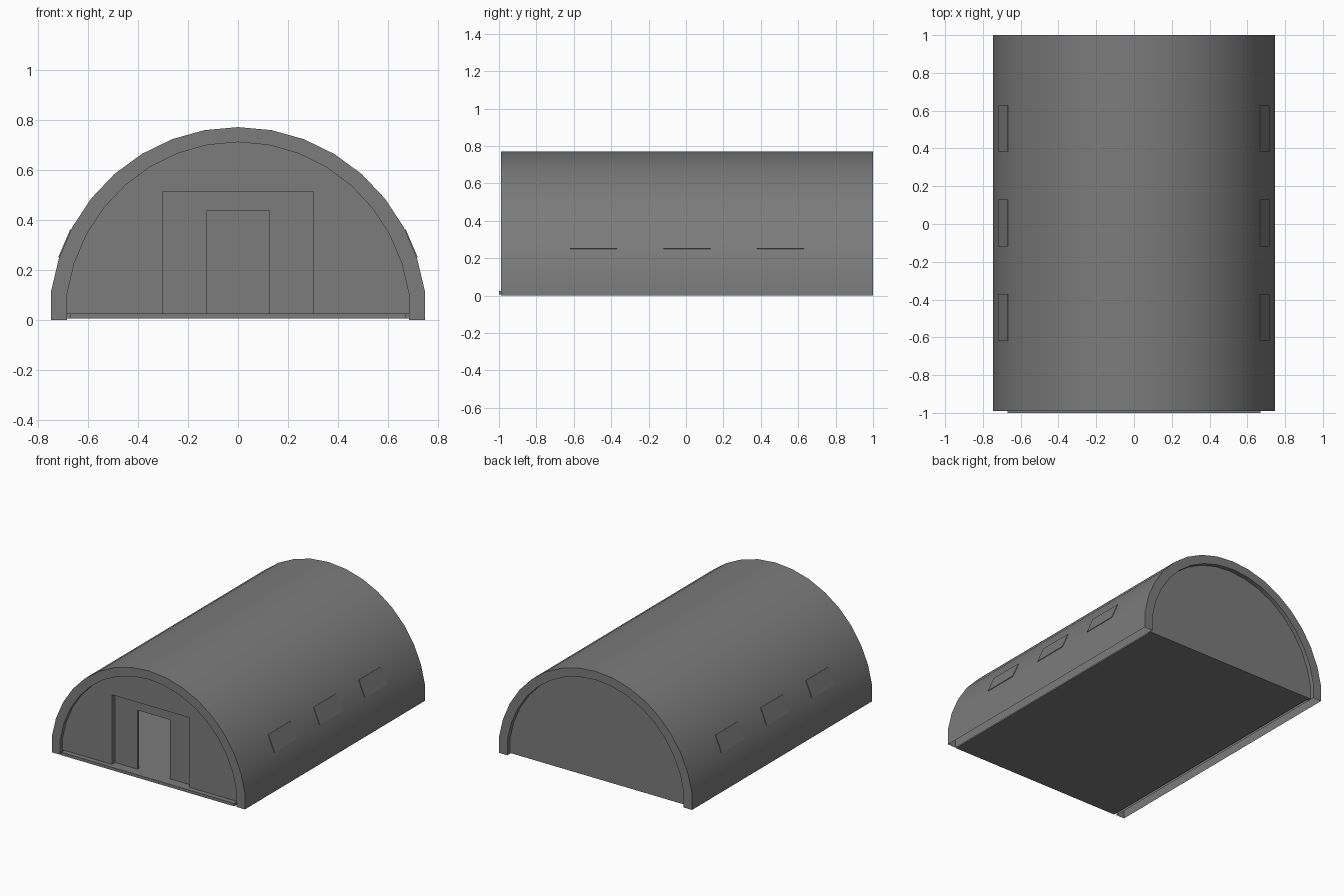
import bpy, bmesh, math
from mathutils import Vector

cube = bpy.data.objects.get("Cube")
if cube:
    bpy.data.objects.remove(cube, do_unlink=True)


def material(name, value):
    m = bpy.data.materials.new(name)
    m.use_nodes = True
    color = (value, value, value, 1)
    m.diffuse_color = color
    m.node_tree.nodes["Principled BSDF"].inputs["Base Color"].default_value = color
    return m


GREY = material("plain_grey", 0.2)


def finish(name, bm, smooth=False):
    bmesh.ops.recalc_face_normals(bm, faces=bm.faces)
    mesh = bpy.data.meshes.new(name)
    bm.to_mesh(mesh)
    bm.free()
    mesh.materials.append(GREY)
    ob = bpy.data.objects.new(name, mesh)
    bpy.context.collection.objects.link(ob)
    if smooth:
        bpy.ops.object.select_all(action='DESELECT')
        ob.select_set(True)
        bpy.context.view_layer.objects.active = ob
        bpy.ops.object.shade_smooth_by_angle(angle=math.radians(30))
    return ob


def arch(rx, rz, base=0.0):
    """Arch outline from the +x foot over the crown to the -x foot."""
    angles = [math.radians(90 + 10.2 * k) for k in range(-8, 9)]
    pts = [(rx * math.cos(a), rz * math.sin(a)) for a in angles]
    return [(pts[0][0], base)] + pts + [(pts[-1][0], base)]


def doorway(half, top, base):
    """Notch running from the -x jamb to the +x jamb."""
    return [(-half, base), (-half, top), (half, top), (half, base)]


def extrude(name, outline, y0, y1):
    bm = bmesh.new()
    face = bm.faces.new([bm.verts.new((x, y0, z)) for x, z in outline])
    ext = bmesh.ops.extrude_face_region(bm, geom=[face], use_keep_orig=True)
    moved = [g for g in ext["geom"] if isinstance(g, bmesh.types.BMVert)]
    bmesh.ops.translate(bm, verts=moved, vec=(0, y1 - y0, 0))
    return finish(name, bm)


# Vaulted shell: outer and inner skins joined by end rings, open underneath
FRONT, BACK = -0.99, 1.0
bm = bmesh.new()
outer, inner = arch(0.755, 0.77), arch(0.69, 0.71)
loops = [[bm.verts.new((x, y, z)) for x, z in prof]
         for prof, y in ((outer, FRONT), (outer, BACK), (inner, BACK), (inner, FRONT))]
for a, b in zip(loops, loops[1:] + loops[:1]):
    for i in range(len(a) - 1):
        bm.faces.new((a[i], a[i + 1], b[i + 1], b[i]))
finish("vaulted_shell", bm, smooth=True)

# Floor slab, standing slightly out at the front
LOW, FLOOR = 0.005, 0.025
extrude("floor_slab", [(-0.67, LOW), (0.67, LOW), (0.67, FLOOR), (-0.67, FLOOR)], -1.0, 0.96)

# End walls: the front one has a stepped entrance with an open doorway
wall = arch(0.69, 0.71, LOW)
extrude("back_wall", wall, 0.945, 0.97)
front = arch(0.69, 0.71, FLOOR - 0.002)
extrude("front_wall", front + doorway(0.3, 0.512, FLOOR - 0.002), -0.965, -0.93)
panel = [(0.32, FLOOR), (0.32, 0.53), (-0.32, 0.53), (-0.32, FLOOR)]
extrude("entrance_panel", panel + doorway(0.126, 0.437, FLOOR), -0.93, -0.915)

# Three thin window plates lying on each side of the shell
low, high = Vector(outer[2]), Vector(outer[3])
slope = (high - low).normalized()
normal = Vector((slope.y, -slope.x))
for side, label in ((1, "left"), (-1, "right")):
    for n, yc in enumerate((-0.495, 0.005, 0.505)):
        start, end = low + slope * 0.004, low + slope * 0.125
        section = [start, end, end + normal * 0.004, start + normal * 0.004]
        extrude(f"{label}_window_{n + 1}", [(side * p.x, p.y) for p in section],
                yc - 0.125, yc + 0.125)
